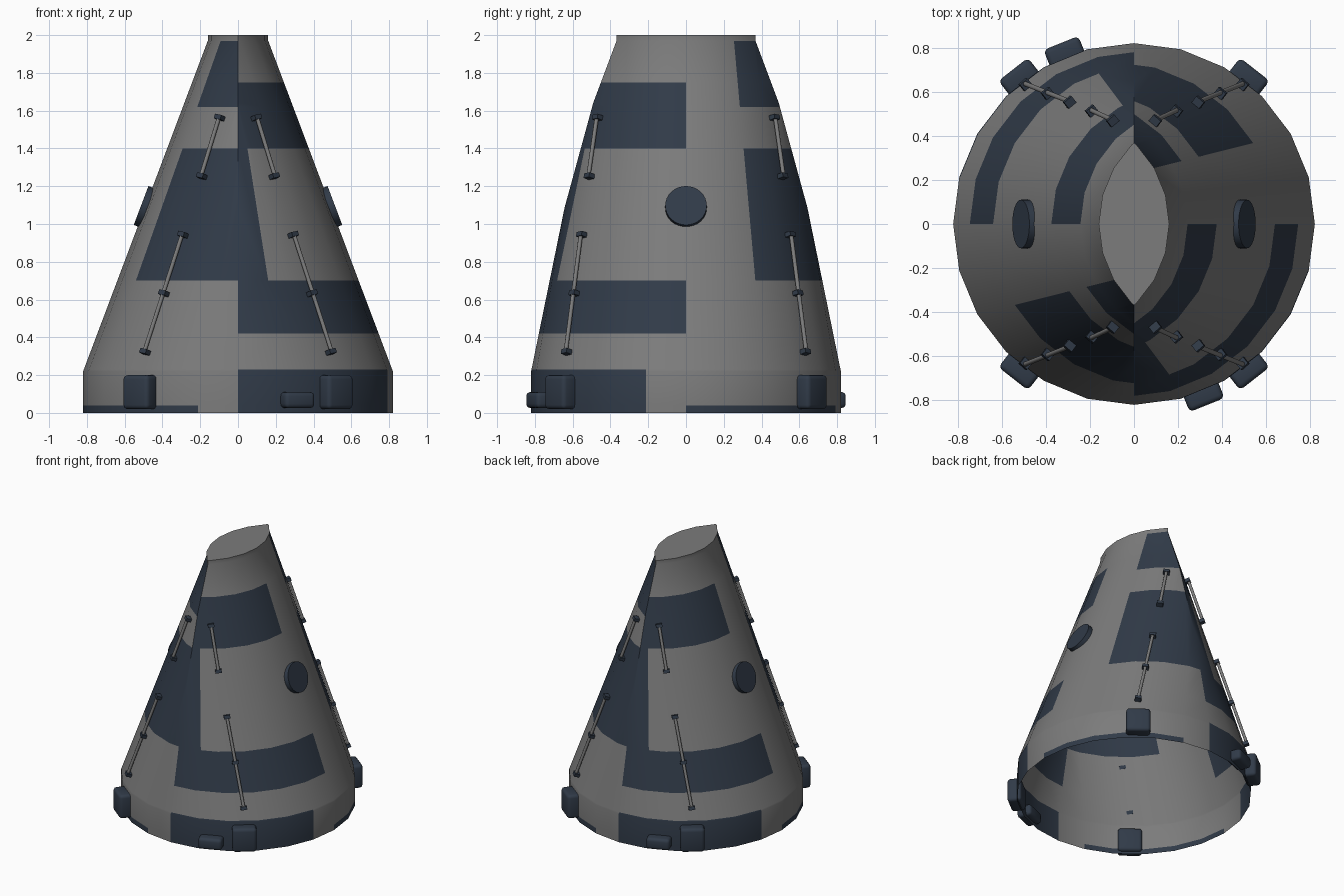
import bpy, bmesh, math
from mathutils import Vector, Matrix

if "Cube" in bpy.data.objects:
    bpy.data.objects.remove(bpy.data.objects["Cube"])


def material(name, rgb):
    m = bpy.data.materials.new(name)
    m.diffuse_color = (*rgb, 1)
    m.use_nodes = True
    m.node_tree.nodes["Principled BSDF"].inputs["Base Color"].default_value = m.diffuse_color
    return m


GREY = material("hull grey", (0.2, 0.2, 0.2))
SLATE = material("dark slate", (0.03, 0.043, 0.065))
Z0, Z1, TOP = 0.22, 1.97, 2.0


def ring(z):
    """Radius and inward axis shift of each half shell at height z."""
    t = min(max((z - Z0) / (Z1 - Z0), 0), 1)
    return 0.82 - 0.312 * t, 0.348 * t


def finish(bm, name, mats, angle=30):
    me = bpy.data.meshes.new(name)
    bm.to_mesh(me)
    bm.free()
    for m in mats:
        me.materials.append(m)
    ob = bpy.data.objects.new(name, me)
    bpy.context.collection.objects.link(ob)
    bpy.ops.object.select_all(action='DESELECT')
    ob.select_set(True)
    bpy.context.view_layer.objects.active = ob
    bpy.ops.object.shade_smooth_by_angle(angle=math.radians(angle))
    return ob


def is_dark(c):
    """Painted patches on the x > 0 half; the other half is a half turn."""
    a = math.degrees(math.atan2(c.y, c.x + ring(c.z)[1]))
    z = c.z
    if z < 0.04 and 0 < a < 75:
        return True
    if z < 0.23:
        return a < -15
    if 0.42 < z < 0.70 or 1.40 < z < 1.75:
        if a < 0:
            return True
    if 0.70 < z < 1.40:
        return a > 30 or (c.y < 0 and c.x + 0.157 * z < 0.27)
    return 1.62 < z < 1.97 and a > 30


# Hull: leaning cone, cut at x = 0, painted, then repeated by a half turn
bm = bmesh.new()
rows = []
for z in (0, Z0, Z1, TOP):
    r, s = ring(z)
    rows.append([bm.verts.new((r * math.cos(k * math.pi / 12) - s,
                               r * math.sin(k * math.pi / 12), z)) for k in range(24)])
for lo, hi in zip(rows, rows[1:]):
    for k in range(24):
        j = (k + 1) % 24
        bm.faces.new((lo[k], lo[j], hi[j], hi[k]))
bm.faces.new(rows[-1])


def cut(co, no, faces, **kw):
    geom = set(faces)
    for f in faces:
        geom.update(f.edges)
        geom.update(f.verts)
    bmesh.ops.bisect_plane(bm, geom=list(geom), dist=1e-5, plane_co=co, plane_no=no, **kw)


cut((0, 0, 0), (1, 0, 0), bm.faces[:], clear_inner=True)
for z in (0.04, 0.23, 0.42, 0.70, 1.40, 1.62, 1.75):
    cut((0, 0, z), (0, 0, 1), bm.faces[:])
band = [f for f in bm.faces
        if 0.7 < f.calc_center_median().z < 1.4 and f.calc_center_median().y < 0]
cut((0.16, 0, 0.7), (1, 0, 0.157), band)
for f in bm.faces:
    c = f.calc_center_median()
    f.material_index = int(c.z < 1.999 and is_dark(c))
dup = bmesh.ops.duplicate(bm, geom=bm.verts[:] + bm.edges[:] + bm.faces[:])
bmesh.ops.rotate(bm, verts=[g for g in dup["geom"] if isinstance(g, bmesh.types.BMVert)],
                 matrix=Matrix.Rotation(math.pi, 3, 'Z'))
bmesh.ops.remove_doubles(bm, verts=bm.verts[:], dist=1e-4)
finish(bm, "hull", [GREY, SLATE])


def frame(x_axis, y_axis, z_axis, origin):
    m = Matrix((x_axis, y_axis, z_axis)).transposed().to_4x4()
    m.translation = origin
    return m


def add_box(bm, m, size):
    bmesh.ops.create_cube(bm, size=1, matrix=m @ Matrix.Diagonal((*size, 1)))


# Side hatch discs
for side, label in ((1, "right"), (-1, "left")):
    bm = bmesh.new()
    tilt = math.atan2(0.66, 1.75)
    n = Vector((side * math.cos(tilt), 0, math.sin(tilt)))
    pos = Vector((side * 0.492, 0, 1.09)) + n * 0.005
    rot = n.to_track_quat('Z', 'Y').to_matrix().to_4x4()
    bmesh.ops.create_cone(bm, cap_ends=True, segments=32, radius1=0.11, radius2=0.11,
                          depth=0.035, matrix=Matrix.Translation(pos) @ rot)
    finish(bm, label + "_hatch_disc", [SLATE])


# Rounded boxes around the base
def base_box(name, deg, r_out, depth, height, z):
    a = math.radians(deg)
    bm = bmesh.new()
    m = (Matrix.Rotation(a, 4, 'Z') @ Matrix.Translation((r_out - depth / 2, 0, z)))
    add_box(bm, m, (depth, 0.17, height))
    bmesh.ops.bevel(bm, geom=bm.edges[:], offset=0.022, segments=3, profile=0.5,
                    affect='EDGES')
    finish(bm, name, [SLATE], 40)


for i, deg in enumerate((52, 128, 232, 308)):
    base_box(f"base_box_{i + 1}", deg, 0.89, 0.10, 0.18, 0.11)
for i, deg in enumerate((112, 292)):
    base_box(f"small_base_box_{i + 1}", deg, 0.885, 0.11, 0.085, 0.068)


# Handrails: a rod with clips, two on each quarter
def on_hull(x, z):
    r, s = ring(z)
    y = math.sqrt(r * r - (x + s) ** 2)
    n = Vector(((x + s) / r, y / r, (0.312 + 0.348 * (x + s) / r) / 1.75)).normalized()
    return Vector((x, y, z)), n


def handrail(name, points, sx, sy):
    rods, clips = bmesh.new(), bmesh.new()
    spots = [on_hull(x, z) for x, z in points]
    a, b = (spots[i][0] + spots[i][1] * 0.018 for i in (0, -1))
    d = (b - a).normalized()
    bmesh.ops.create_cone(rods, cap_ends=True, segments=10, radius1=0.011, radius2=0.011,
                          depth=(b - a).length,
                          matrix=Matrix.Translation((a + b) / 2)
                          @ d.to_track_quat('Z', 'Y').to_matrix().to_4x4())
    for p, n in spots:
        across = d.cross(n).normalized()
        out = across.cross(d)
        add_box(clips, frame(across, d, out, p + n * 0.012), (0.045, 0.025, 0.038))
    for bm, part, mat in ((rods, "_rod", GREY), (clips, "_clips", SLATE)):
        bmesh.ops.scale(bm, vec=(sx, sy, 1), verts=bm.verts[:])
        if sx * sy < 0:
            bmesh.ops.reverse_faces(bm, faces=bm.faces[:])
        finish(bm, name + part, [mat], 40)


for sx, lr in ((1, "right"), (-1, "left")):
    for sy, fb in ((-1, "front"), (1, "back")):
        handrail(f"{fb}_{lr}_lower_rail", [(0.485, 0.32), (0.385, 0.63), (0.285, 0.94)], sx, sy)
        handrail(f"{fb}_{lr}_upper_rail", [(0.185, 1.25), (0.09, 1.56)], sx, sy)
